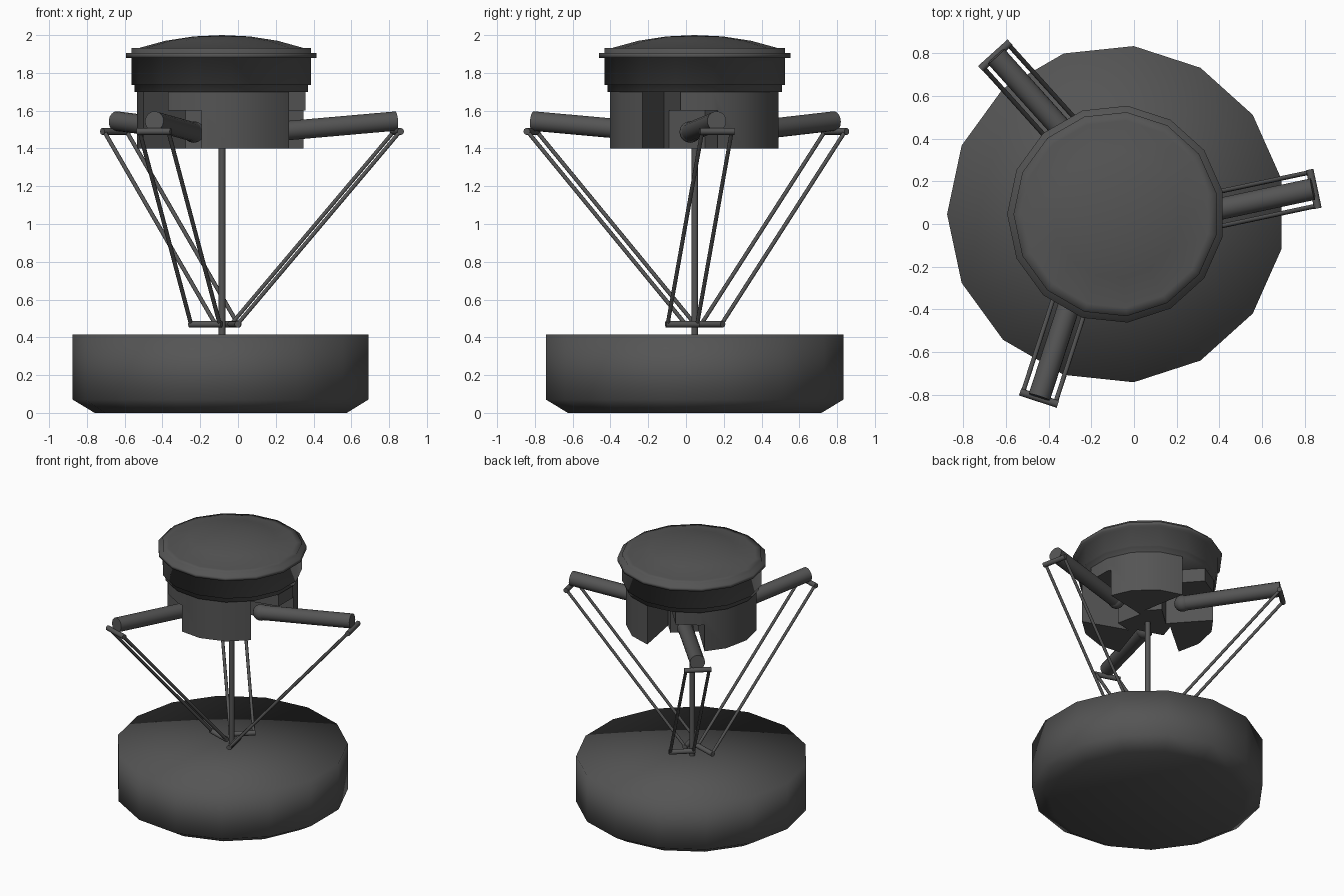
import bpy, bmesh, math
from mathutils import Vector

if "Cube" in bpy.data.objects:
    bpy.data.objects.remove(bpy.data.objects["Cube"])

CX, CY = -0.084, 0.046          # main vertical axis
SIDES = 15
ARM_ANGLES = [math.radians(a) for a in (12, 132, 252)]
OFFSET = -0.077                 # arms sit beside the axis

grey = bpy.data.materials.new("dark_grey")
grey.diffuse_color = (0.09, 0.09, 0.09, 1)
grey.use_nodes = True
grey.node_tree.nodes["Principled BSDF"].inputs["Base Color"].default_value = grey.diffuse_color


def add_object(name, bm, smooth=None):
    bmesh.ops.recalc_face_normals(bm, faces=bm.faces)
    mesh = bpy.data.meshes.new(name)
    bm.to_mesh(mesh)
    bm.free()
    mesh.materials.append(grey)
    obj = bpy.data.objects.new(name, mesh)
    bpy.context.collection.objects.link(obj)
    if smooth is not None:
        smooth_by(obj, smooth)
    return obj


def smooth_by(obj, degrees):
    bpy.ops.object.select_all(action='DESELECT')
    obj.select_set(True)
    bpy.context.view_layer.objects.active = obj
    if degrees >= 180:
        bpy.ops.object.shade_smooth()
    else:
        bpy.ops.object.shade_smooth_by_angle(angle=math.radians(degrees))


def lathe(name, profile, smooth):
    """Revolve (radius, z) points; the first and last lie on the axis."""
    bm = bmesh.new()
    top = bm.verts.new((CX, CY, profile[0][1]))
    bottom = bm.verts.new((CX, CY, profile[-1][1]))
    rings = []
    for r, z in profile[1:-1]:
        rings.append([bm.verts.new((CX + r * math.cos(math.pi + math.tau * i / SIDES),
                                    CY + r * math.sin(math.pi + math.tau * i / SIDES), z))
                      for i in range(SIDES)])
    for i in range(SIDES):
        j = (i + 1) % SIDES
        bm.faces.new((top, rings[0][i], rings[0][j]))
        bm.faces.new((bottom, rings[-1][j], rings[-1][i]))
        for a, b in zip(rings, rings[1:]):
            bm.faces.new((a[i], b[i], b[j], a[j]))
    return add_object(name, bm, smooth)


def place(angle, u, v, z):
    """Point at radial distance u and sideways distance v for one arm."""
    c, s = math.cos(angle), math.sin(angle)
    return Vector((CX + u * c - v * s, CY + u * s + v * c, z))


def tube(name, a, b, radius, sides=12, ball=False):
    bm = bmesh.new()
    d = b - a
    bmesh.ops.create_cone(bm, cap_ends=True, segments=sides, radius1=radius,
                          radius2=radius, depth=d.length)
    rot = Vector((0, 0, 1)).rotation_difference(d).to_matrix()
    for vert in bm.verts:
        vert.co = rot @ vert.co + (a + b) / 2
    if ball:                    # rounded pivot at the inner end
        made = bmesh.ops.create_uvsphere(bm, u_segments=16, v_segments=8, radius=radius * 1.1)
        bmesh.ops.translate(bm, verts=made['verts'], vec=a)
    return add_object(name, bm, 50)


def cut(target, angle, outline, z0, z1):
    """Subtract a prism with a (u, v) outline from the target."""
    bm = bmesh.new()
    low = [bm.verts.new(place(angle, u, v, z0)) for u, v in outline]
    high = [bm.verts.new(place(angle, u, v, z1)) for u, v in outline]
    bm.faces.new(low)
    bm.faces.new(high)
    for i in range(len(low)):
        j = (i + 1) % len(low)
        bm.faces.new((low[i], low[j], high[j], high[i]))
    cutter = add_object("slot_cutter", bm)
    cutter.hide_render = True
    mod = target.modifiers.new("slot", 'BOOLEAN')
    mod.operation, mod.solver, mod.object = 'DIFFERENCE', 'EXACT', cutter
    bpy.context.view_layer.objects.active = target
    bpy.ops.object.modifier_apply(modifier=mod.name)
    bpy.data.objects.remove(cutter)


# Round work table with a bevelled lower edge
lathe("work_table", [(0, 0.415), (0.791, 0.415), (0.791, 0.07), (0.675, 0), (0, 0)], 180)

# Domed cover with flange and stepped band
lathe("head_cover", [(0, 2.0), (0.15, 1.993), (0.30, 1.97), (0.44, 1.932), (0.48, 1.932),
                     (0.48, 1.905), (0.51, 1.905), (0.51, 1.88), (0.48, 1.88), (0.48, 1.735),
                     (0.465, 1.735), (0.465, 1.70), (0, 1.70)], 180)

# Motor housing with a wedge slot and an arm notch for each arm
housing = lathe("motor_housing", [(0, 1.71), (0.452, 1.71), (0.452, 1.40), (0, 1.40)], None)
for ang in ARM_ANGLES:
    cut(housing, ang, [(0, -0.165), (0.7, -0.165), (0.7, -0.6)], 1.30, 1.702)
    cut(housing, ang, [(0.12, -0.175), (0.7, -0.175), (0.7, 0.03), (0.12, 0.03)], 1.30, 1.60)
smooth_by(housing, 30)

# Central spindle
tube("spindle", Vector((CX, CY, 0.415)), Vector((CX, CY, 1.45)), 0.018)

# Three arms, each with a crossbar, two rods and a lower bar
for n, ang in enumerate(ARM_ANGLES, 1):
    tube(f"upper_arm_{n}", place(ang, 0.25, OFFSET, 1.487),
         place(ang, 0.925, OFFSET, 1.545), 0.052, 16, ball=True)
    tube(f"elbow_bar_{n}", place(ang, 0.93, OFFSET - 0.093, 1.49),
         place(ang, 0.93, OFFSET + 0.093, 1.49), 0.018)
    tube(f"wrist_bar_{n}", place(ang, 0.05, OFFSET - 0.09, 0.47),
         place(ang, 0.05, OFFSET + 0.09, 0.47), 0.018)
    for side in (-1, 1):
        v = OFFSET + side * 0.08
        tube(f"rod_{n}_{'right' if side < 0 else 'left'}", place(ang, 0.93, v, 1.49),
             place(ang, 0.05, v, 0.47), 0.011, 8)
